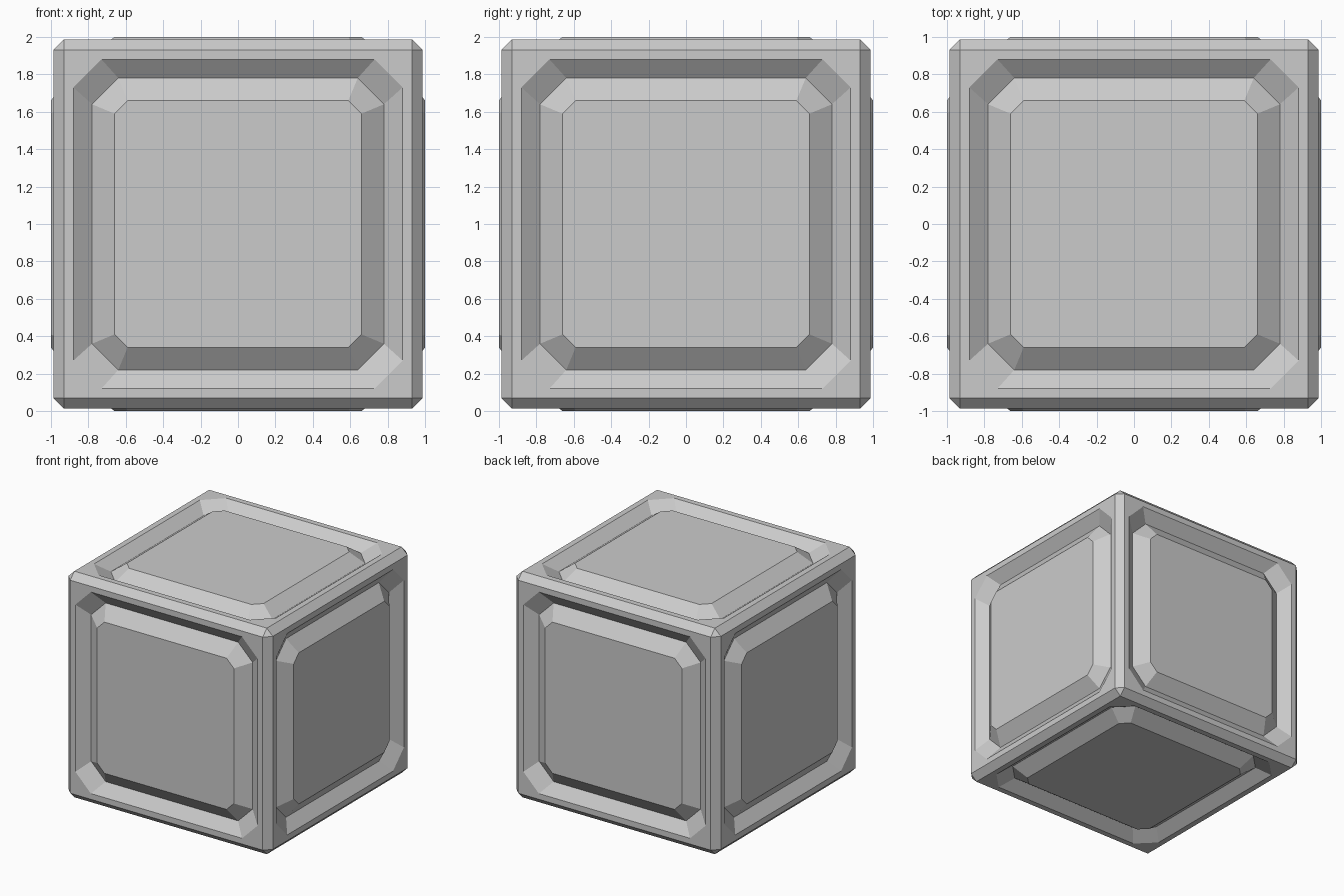
import bpy, bmesh
from mathutils import Matrix, Vector

if "Cube" in bpy.data.objects:
    bpy.data.objects.remove(bpy.data.objects["Cube"])

HALF = 0.987      # frame half size
EDGE = 0.93       # where the flat frame meets the edge chamfer
# groove rings: (half width, corner start, height from the centre)
RINGS = [(0.88, 0.73, HALF), (0.78, 0.64, 0.912), (0.66, 0.59, 1.0)]


def octagon(w, c, h):
    pts = []
    for sx, sy in ((1, 1), (-1, 1), (-1, -1), (1, -1)):
        a, b = (w * sx, c * sy, h), (c * sx, w * sy, h)
        pts += [a, b] if sx * sy > 0 else [b, a]
    return pts


def add_panel(bm, rot):
    # frame border, V groove and raised centre plate of one side
    def make(pts):
        return [bm.verts.new(rot @ Vector(p)) for p in pts]
    square = make([(EDGE * x, EDGE * y, HALF)
                   for x, y in ((1, 1), (-1, 1), (-1, -1), (1, -1))])
    rings = [make(octagon(*r)) for r in RINGS]
    outer = rings[0]
    for i in range(4):
        j = (i + 1) % 4
        bm.faces.new((square[i], outer[2 * i + 1], outer[2 * i]))
        bm.faces.new((square[i], square[j], outer[2 * j], outer[2 * i + 1]))
    for a, b in zip(rings, rings[1:]):
        for i in range(8):
            j = (i + 1) % 8
            bm.faces.new((a[i], a[j], b[j], b[i]))
    bm.faces.new(rings[-1])


# chamfered cube, keeping only its edge and corner chamfers
bm = bmesh.new()
bmesh.ops.create_cube(bm, size=2 * HALF)
bmesh.ops.bevel(bm, geom=bm.edges[:], offset=HALF - EDGE, segments=1,
                affect='EDGES')
bm.normal_update()
flat = [f for f in bm.faces if max(abs(n) for n in f.normal) > 0.99]
bmesh.ops.delete(bm, geom=flat, context='FACES')

# six identical grooved panels
quarter = 1.5707963
for k in range(4):
    add_panel(bm, Matrix.Rotation(k * quarter, 3, 'X'))
for k in (1, -1):
    add_panel(bm, Matrix.Rotation(k * quarter, 3, 'Y'))

bmesh.ops.remove_doubles(bm, verts=bm.verts[:], dist=0.002)
bmesh.ops.recalc_face_normals(bm, faces=bm.faces[:])
bmesh.ops.translate(bm, verts=bm.verts[:], vec=(0, 0, 1))
mesh = bpy.data.meshes.new("panelled_block")
bm.to_mesh(mesh)
bm.free()
bpy.context.collection.objects.link(bpy.data.objects.new("panelled_block", mesh))
